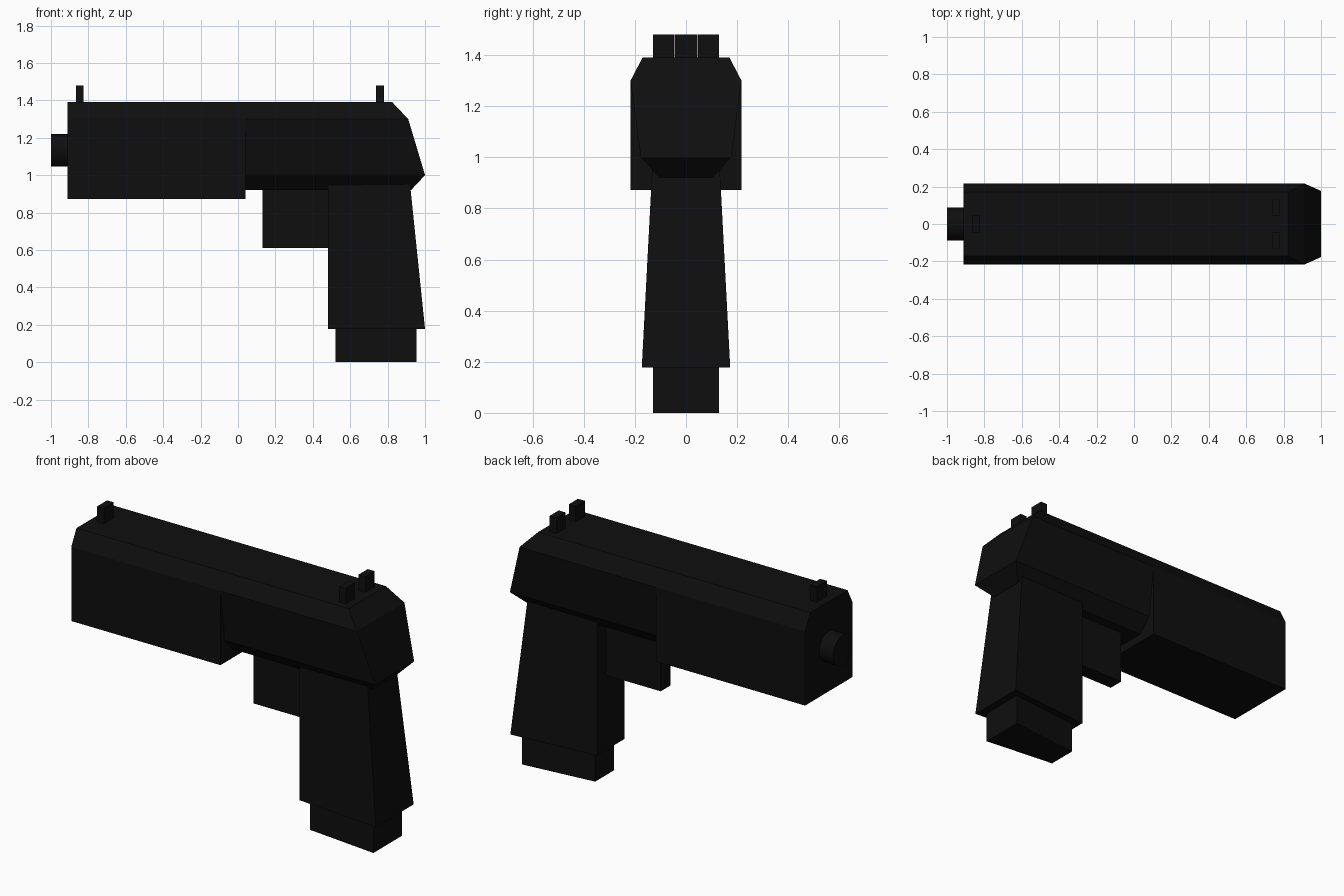
import bpy
import bmesh
import math
from mathutils import Matrix

if "Cube" in bpy.data.objects:
    bpy.data.objects.remove(bpy.data.objects["Cube"])

black = bpy.data.materials.new("matte black")
black.diffuse_color = (0.0045, 0.0045, 0.0045, 1)
black.use_nodes = True
black.node_tree.nodes["Principled BSDF"].inputs["Base Color"].default_value = black.diffuse_color


def finish(name, bm):
    bmesh.ops.recalc_face_normals(bm, faces=bm.faces[:])
    mesh = bpy.data.meshes.new(name)
    bm.to_mesh(mesh)
    bm.free()
    mesh.materials.append(black)
    obj = bpy.data.objects.new(name, mesh)
    bpy.context.collection.objects.link(obj)
    return obj


def loft(name, ring_a, ring_b):
    """Closed solid between two matching rings of points."""
    bm = bmesh.new()
    a = [bm.verts.new(p) for p in ring_a]
    b = [bm.verts.new(p) for p in ring_b]
    n = len(a)
    for i in range(n):
        j = (i + 1) % n
        bm.faces.new((a[i], a[j], b[j], b[i]))
    # caps are split into strips between mirrored pairs of points
    for ring in (a, b):
        for i in range(n // 2 - 1):
            bm.faces.new((ring[i], ring[i + 1], ring[n - 2 - i], ring[n - 1 - i]))
    return finish(name, bm)


def mirrored(half):
    """Complete a half ring by mirroring it across y."""
    return half + [(x, -y, z) for x, y, z in reversed(half)]


def box(name, x0, x1, y0, y1, z0, z1):
    def ring(z):
        return [(x0, y0, z), (x1, y0, z), (x1, y1, z), (x0, y1, z)]
    return loft(name, ring(z0), ring(z1))


def tapered(name, bottom, top):
    """Block from (x front, x rear, half width front, half width rear, z)."""
    def ring(x0, x1, w0, w1, z):
        return mirrored([(x0, w0, z), (x1, w1, z)])
    return loft(name, ring(*bottom), ring(*top))


# Front slide block with chamfered top edges
profile = [(0.17, 1.39), (0.217, 1.30), (0.217, 0.872)]
loft("front_slide",
     mirrored([(-0.912, y, z) for y, z in profile]),
     mirrored([(0.04, y, z) for y, z in profile]))

# Rear body, narrowing downward, with a faceted back end
body = [(0.17, 1.39, 0.825), (0.217, 1.30, 0.91), (0.177, 1.0, 1.0), (0.103, 0.92, 0.925)]
loft("rear_body",
     mirrored([(0.04, y, z) for y, z, x in body]),
     mirrored([(x, y, z) for y, z, x in body]))

# Grip and the narrower base beneath it
tapered("grip", (0.48, 1.0, 0.127, 0.173, 0.177), (0.48, 0.919, 0.127, 0.132, 0.96))
tapered("grip_base", (0.52, 0.955, 0.085, 0.13, 0.0), (0.52, 0.955, 0.085, 0.13, 0.19))

# Solid guard ahead of the grip
box("guard_block", 0.13, 0.50, -0.045, 0.045, 0.61, 0.94)

# Sights on top: one in front, a pair at the back
box("front_sight", -0.867, -0.825, -0.045, 0.045, 1.38, 1.48)
for side, y in (("left", 0.088), ("right", -0.088)):
    box("rear_sight_" + side, 0.737, 0.78, y - 0.042, y + 0.042, 1.38, 1.48)

# Round muzzle
bm = bmesh.new()
bmesh.ops.create_cone(bm, cap_ends=True, segments=24, radius1=0.087, radius2=0.087, depth=0.10,
                      matrix=Matrix.Translation((-0.95, 0, 1.133)) @ Matrix.Rotation(math.pi / 2, 4, "Y"))
muzzle = finish("muzzle", bm)
bpy.context.view_layer.objects.active = muzzle
muzzle.select_set(True)
bpy.ops.object.shade_smooth_by_angle(angle=math.radians(30))
